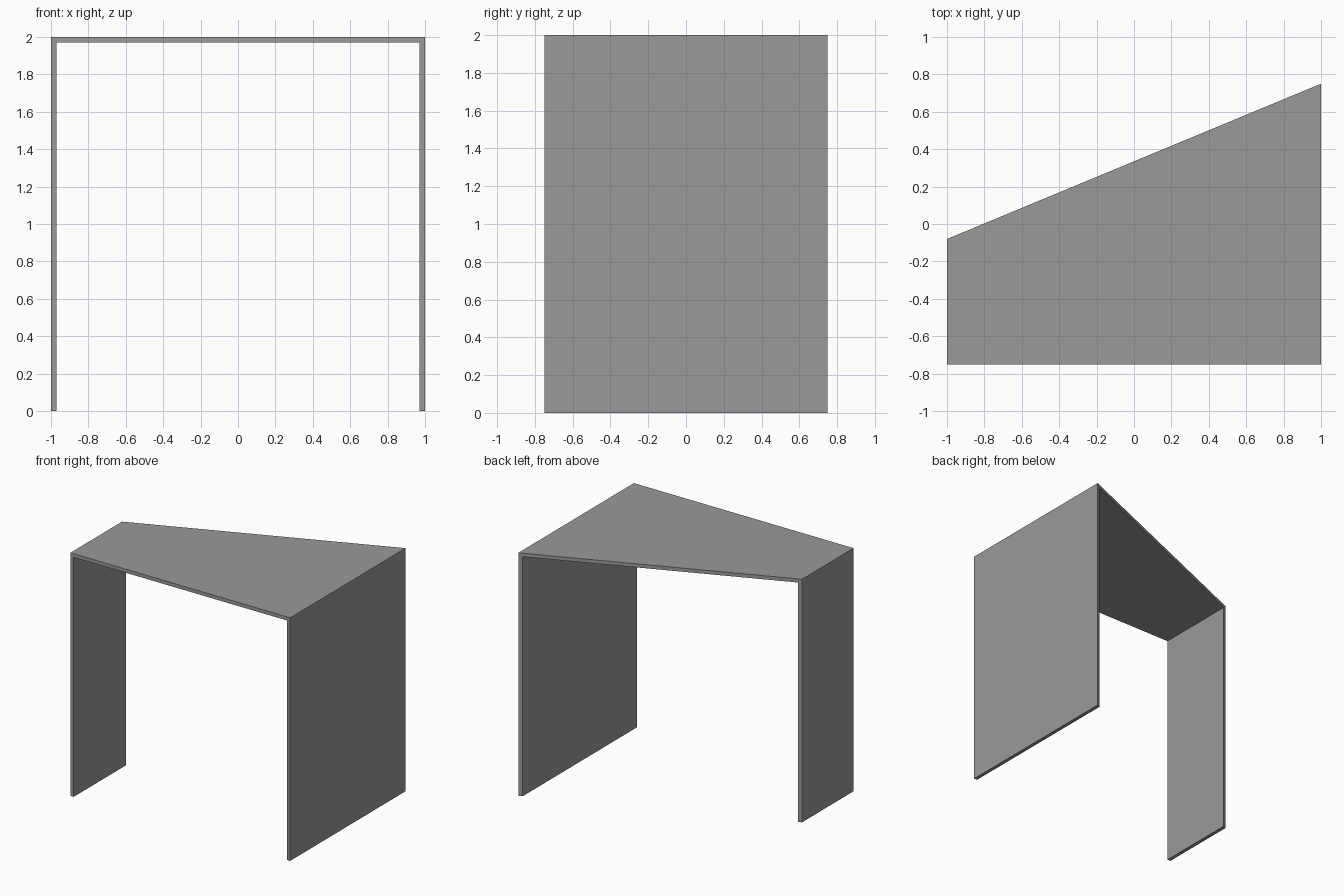
import bpy, bmesh

if "Cube" in bpy.data.objects:
    bpy.data.objects.remove(bpy.data.objects["Cube"])

T = 0.03  # panel thickness

# Plain grey finish
grey = bpy.data.materials.new("plain grey")
grey.diffuse_color = (0.32, 0.32, 0.32, 1)
grey.use_nodes = True
grey.node_tree.nodes["Principled BSDF"].inputs["Base Color"].default_value = grey.diffuse_color


def back_y(x):
    """Slanted rear edge: shallow on the left, deep on the right."""
    return -0.08 + (x + 1) / 2 * 0.83


# Upside-down U profile (x, z), extruded from the front to the slanted rear
profile = [(-1, 0), (-1 + T, 0), (-1 + T, 2 - T), (1 - T, 2 - T),
           (1 - T, 0), (1, 0), (1, 2), (-1, 2)]

bm = bmesh.new()
front = [bm.verts.new((x, -0.75, z)) for x, z in profile]
back = [bm.verts.new((x, back_y(x), z)) for x, z in profile]
n = len(profile)
bm.faces.new(front)
bm.faces.new(back[::-1])
for i in range(n):
    j = (i + 1) % n
    bm.faces.new((front[j], front[i], back[i], back[j]))
bmesh.ops.recalc_face_normals(bm, faces=bm.faces)

mesh = bpy.data.meshes.new("tapered_arch_panel")
bm.to_mesh(mesh)
bm.free()
mesh.materials.append(grey)
bpy.context.collection.objects.link(bpy.data.objects.new("tapered_arch_panel", mesh))
